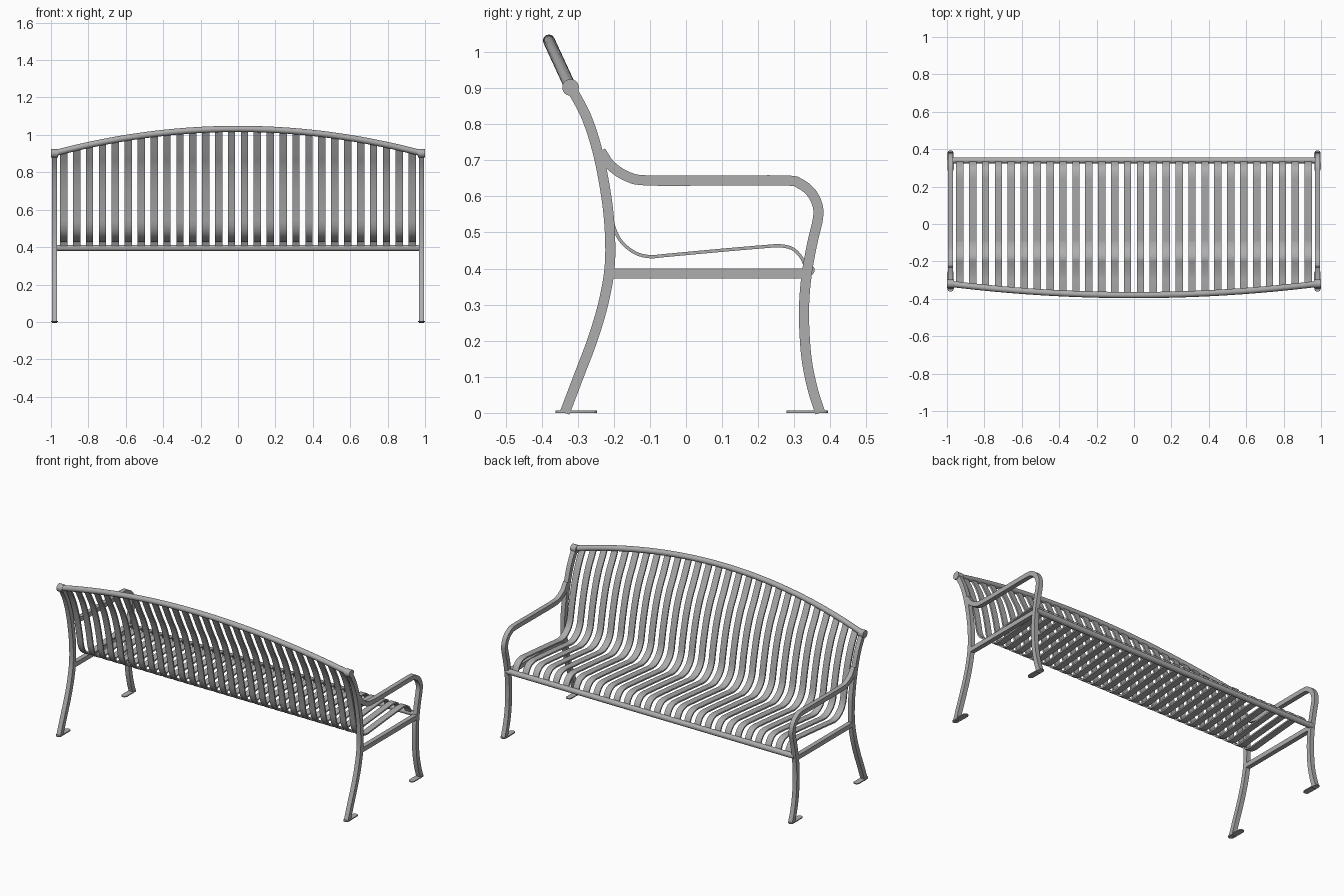
import bpy, bmesh, math
from mathutils import Vector, Matrix

cube = bpy.data.objects.get("Cube")
if cube:
    bpy.data.objects.remove(cube)

steel = bpy.data.materials.new("grey_steel")
GREY = (0.42, 0.42, 0.42, 1)
steel.diffuse_color = GREY
steel.use_nodes = True
steel.node_tree.nodes["Principled BSDF"].inputs["Base Color"].default_value = GREY

X = Vector((1, 0, 0))
SIDE = 0.981      # x of the end frames
TUBE = 0.028      # square tube size


def finish(name, bm):
    bmesh.ops.recalc_face_normals(bm, faces=bm.faces)
    mesh = bpy.data.meshes.new(name)
    bm.to_mesh(mesh)
    bm.free()
    mesh.materials.append(steel)
    obj = bpy.data.objects.new(name, mesh)
    bpy.context.collection.objects.link(obj)
    bpy.ops.object.select_all(action='DESELECT')
    obj.select_set(True)
    bpy.context.view_layer.objects.active = obj
    bpy.ops.object.shade_smooth_by_angle(angle=math.radians(40))
    return obj


def spline(points, steps=6):
    """Smooth path through (y, z) points."""
    p = [Vector(q) for q in points]
    p = [2 * p[0] - p[1]] + p + [2 * p[-1] - p[-2]]
    out = []
    for a, b, c, d in zip(p, p[1:], p[2:], p[3:]):
        for i in range(steps):
            t = i / steps
            out.append(0.5 * (2 * b + (c - a) * t + (2 * a - 5 * b + 4 * c - d) * t * t
                              + (3 * b - a - 3 * c + d) * t ** 3))
    return out + [p[-2]]


def in_side(path, x=0):
    return [Vector((x, q[0], q[1])) for q in path]


def rect(w, h):
    return [(-w / 2, -h / 2), (w / 2, -h / 2), (w / 2, h / 2), (-w / 2, h / 2)]


def circle(r, n=16):
    return [(r * math.cos(math.tau * i / n), r * math.sin(math.tau * i / n)) for i in range(n)]


def sweep(bm, path, section, normal=X):
    """Sweep a section along a path lying in the plane with this normal."""
    rings = []
    for i, p in enumerate(path):
        tangent = (path[min(i + 1, len(path) - 1)] - path[max(i - 1, 0)]).normalized()
        across = tangent.cross(normal)
        rings.append([bm.verts.new(p + normal * a + across * b) for a, b in section])
    n = len(section)
    for r, s in zip(rings, rings[1:]):
        for k in range(n):
            bm.faces.new((r[k], r[(k + 1) % n], s[(k + 1) % n], s[k]))
    bm.faces.new(rings[0])
    bm.faces.new(rings[-1])


# Centre lines of the frame, as (y, z)
back_curve = [(-0.212, 0.4), (-0.211, 0.5), (-0.221, 0.6), (-0.244, 0.72), (-0.276, 0.82), (-0.318, 0.9)]
rear_leg = [(-0.336, 0), (-0.298, 0.1), (-0.26, 0.2), (-0.23, 0.3)] + back_curve
corner = [(0.277 + 0.09 * math.sin(a), 0.554 + 0.09 * math.cos(a))
          for a in (math.radians(d) for d in (0, 25, 50, 75, 100))]
arm_and_leg = ([(-0.236, 0.725), (-0.208, 0.685), (-0.16, 0.654), (-0.1, 0.644), (0.1, 0.644)] + corner
               + [(0.35, 0.47), (0.334, 0.38), (0.327, 0.28), (0.333, 0.16), (0.35, 0.07), (0.372, 0)])

for side, x in (("left", SIDE), ("right", -SIDE)):
    for name, points in (("rear_leg", rear_leg), ("armrest_and_front_leg", arm_and_leg)):
        bm = bmesh.new()
        sweep(bm, in_side(spline(points), x), rect(TUBE, TUBE))
        finish(f"{side}_{name}", bm)

    bm = bmesh.new()
    sweep(bm, in_side([(-0.205, 0.386), (0.328, 0.386)], x), rect(TUBE, TUBE))
    finish(f"{side}_seat_crossbar", bm)

    # Round cap at the end of the top rail
    bm = bmesh.new()
    bmesh.ops.create_cone(bm, cap_ends=True, segments=28, radius1=0.023, radius2=0.023, depth=0.036,
                          matrix=Matrix.Translation((x, -0.32, 0.902)) @ Matrix.Rotation(math.pi / 2, 4, 'Y'))
    finish(f"{side}_rail_cap", bm)

    # Foot plates with rounded ends
    for name, y in (("rear", -0.304), ("front", 0.336)):
        bm = bmesh.new()
        ring = []
        for a, b in circle(0.018):
            shift = 0.04 if b > 0 else -0.04
            ring.append(bm.verts.new((x + a, y + b + shift, 0)))
        face = bm.faces.new(ring)
        top = bmesh.ops.extrude_face_region(bm, geom=[face])["geom"]
        bmesh.ops.translate(bm, vec=(0, 0, 0.006), verts=[v for v in top if isinstance(v, bmesh.types.BMVert)])
        finish(f"{side}_{name}_foot", bm)

# Arched top rail, leaning back
RAIL_END, RAIL_MID = Vector((0, -0.32, 0.902)), Vector((0, -0.38, 1.032))


def rail_point(x):
    return RAIL_END.lerp(RAIL_MID, 1 - (x / SIDE) ** 2) + X * x


bm = bmesh.new()
lean_normal = X.cross((RAIL_MID - RAIL_END).normalized())
sweep(bm, [rail_point(SIDE * i / 24) for i in range(-24, 25)], circle(0.0165), lean_normal)
finish("top_rail", bm)

# Front seat rail
bm = bmesh.new()
sweep(bm, [Vector((-SIDE, 0.34, 0.396)), Vector((SIDE, 0.34, 0.396))], circle(0.0165), Vector((0, 0, 1)))
finish("front_seat_rail", bm)

# Bent flat slats: front lip, seat, bend, back, then straight up to the rail
slat_curve = spline([(0.332, 0.405), (0.318, 0.433), (0.295, 0.455), (0.262, 0.463), (0.22, 0.461), (0.08, 0.449),
                     (-0.06, 0.436), (-0.1, 0.433), (-0.14, 0.443), (-0.178, 0.473), (-0.2, 0.515),
                     (-0.211, 0.57), (-0.225, 0.64), (-0.25, 0.74), (-0.282, 0.83), (-0.318, 0.9)], 4)
COUNT, PITCH = 28, 0.069
bm = bmesh.new()
for i in range(COUNT):
    x = (i - (COUNT - 1) / 2) * PITCH
    sweep(bm, in_side(slat_curve, x) + [rail_point(x)], rect(0.039, 0.009))
finish("slats", bm)
